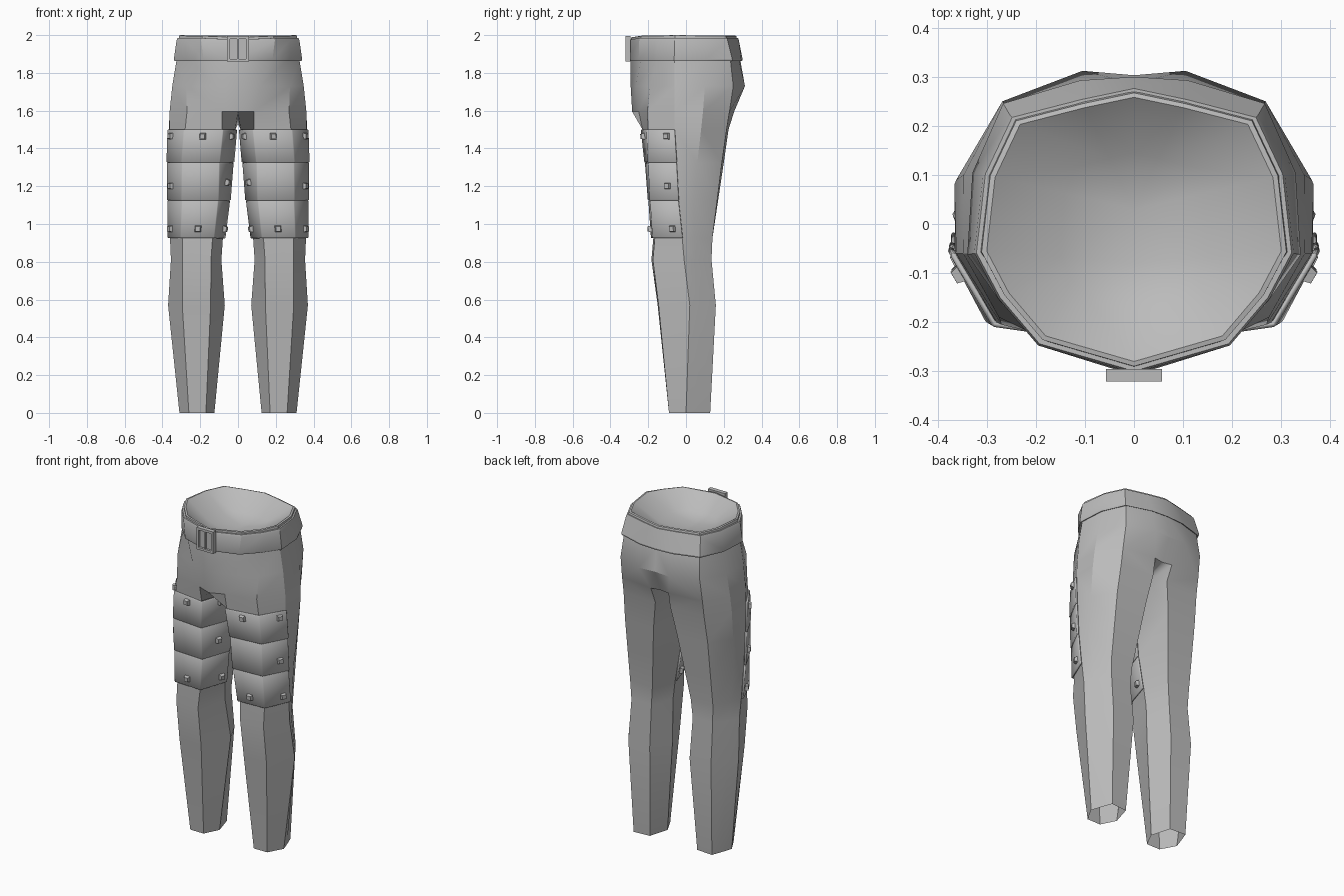
import bpy, bmesh, math
from mathutils import Vector

if "Cube" in bpy.data.objects:
    bpy.data.objects.remove(bpy.data.objects["Cube"])

grey = bpy.data.materials.new("grey cloth")
grey.diffuse_color = (0.5, 0.5, 0.5, 1)
grey.use_nodes = True
grey.node_tree.nodes["Principled BSDF"].inputs["Base Color"].default_value = grey.diffuse_color


def finish(bm, name, mirror=False, angle=30):
    bmesh.ops.remove_doubles(bm, verts=bm.verts, dist=0.0005)
    bmesh.ops.recalc_face_normals(bm, faces=bm.faces)
    me = bpy.data.meshes.new(name)
    bm.to_mesh(me)
    bm.free()
    me.materials.append(grey)
    ob = bpy.data.objects.new(name, me)
    bpy.context.collection.objects.link(ob)
    if mirror:
        m = ob.modifiers.new("Mirror", 'MIRROR')
        m.use_clip = True
        m.merge_threshold = 0.0005
    bpy.ops.object.select_all(action='DESELECT')
    ob.select_set(True)
    bpy.context.view_layer.objects.active = ob
    bpy.ops.object.shade_smooth_by_angle(angle=math.radians(angle))
    return ob


def quad(bm, pts):
    # face from points, dropping repeated corners
    keep = [p for i, p in enumerate(pts) if (p - pts[i - 1]).length > 1e-5]
    if len(keep) > 2:
        bm.faces.new([bm.verts.new(p) for p in keep])


def loft(bm, rings, closed):
    for a, b in zip(rings, rings[1:]):
        n = len(a)
        for i in range(n if closed else n - 1):
            j = (i + 1) % n
            quad(bm, [a[i], a[j], b[j], b[i]])


# Leg sections: height, then front-outer, front-inner, inner, back-inner,
# back-outer, side-back, side corners
LEG = [
    (0.00, (.26, -.09), (.17, -.09), (.125, .0), (.16, .12), (.265, .128), (.29, .06), (.31, .0)),
    (0.57, (.295, -.145), (.145, -.15), (.07, .03), (.135, .158), (.28, .158), (.335, .075), (.37, .02)),
    (0.81, (.295, -.175), (.143, -.183), (.088, .0), (.14, .135), (.275, .135), (.325, .05), (.355, -.01)),
    (0.925, (.295, -.165), (.135, -.173), (.08, -.01), (.13, .14), (.28, .14), (.335, .045), (.36, -.02)),
    (1.125, (.29, -.18), (.112, -.19), (.052, -.02), (.105, .17), (.28, .165), (.35, .04), (.364, -.04)),
    (1.325, (.29, -.19), (.105, -.208), (.033, -.02), (.08, .2), (.28, .19), (.362, .06), (.366, -.05)),
    (1.50, (.28, -.2), (.085, -.23), (.015, -.02), (.05, .225), (.272, .215), (.366, .08), (.364, -.06)),
]
# Hip half sections, front centre round the side to back centre
HIP = [
    (1.595, (0, -.285), (.085, -.25), (.27, -.205), (.362, -.06), (.362, .09), (.272, .23), (.06, .255), (0, .245)),
    (1.73, (0, -.293), (.12, -.265), (.275, -.19), (.348, -.06), (.347, .1), (.268, .25), (.105, .312), (0, .303)),
    (1.87, (0, -.295), (.175, -.24), (.262, -.15), (.325, -.06), (.315, .1), (.255, .235), (.105, .28), (0, .287)),
]
RIM = [(0, -.28), (.18, -.228), (.255, -.14), (.30, -.055), (.283, .095), (.232, .203), (.1, .237), (0, .258)]


def at(pts, z, s=1.0):
    return [Vector((x * s, y * s, z)) for x, y in pts]


# Trousers: one leg and half the hips, mirrored
bm = bmesh.new()
legs = []
for z, *p in LEG:
    fo, fi, i, bi, bo, sb, s = at(p, z)
    legs.append([fo, fi, i, i, i, bi, bo, sb, s])
f0, fi, fo, s, sb, bo, bi, b0 = at(HIP[0][1:], HIP[0][0])
crotch = Vector((0, 0, 1.53))
legs.append([fo, fi, f0, crotch, b0, bi, bo, sb, s])
loft(bm, legs, True)
hips = [at(p, z) for z, *p in HIP]
outer_rim = at(RIM, 1.995, 1.035)
top_rim = at(RIM, 1.998)
outer_rim[0].z = top_rim[0].z = 1.988
outer_rim[3].z = top_rim[3].z = 2.0
loft(bm, hips + [outer_rim, top_rim], False)
# sunken lining inside the waist
floor = [Vector((0, -.08, 1.88))] * 4 + [Vector((0, .03, 1.88))] * 4
mid = [a.lerp(b, 0.5) - Vector((0, 0, .03)) for a, b in zip(top_rim, floor)]
loft(bm, [top_rim, mid, floor], False)
finish(bm, "trousers", True)

# Belt: closed band around the waist
bm = bmesh.new()
lo = HIP[2][1:]
band = [at(lo, 1.872, 0.97), at(lo, 1.862, 1.035), at(lo, 1.872, 1.045),
        at(RIM, 1.972, 1.085), at(RIM, 1.984, 1.07), at(RIM, 1.984, 1.02)]
for r in band[3:]:
    r[0].z -= .008
loft(bm, band, False)
finish(bm, "belt", True)


def box(bm, c, size, taper=1.0, frame=None):
    # box along a local frame, its +z end scaled by taper
    res = bmesh.ops.create_cube(bm, size=1)
    for v in res["verts"]:
        k = taper if v.co.z > 0 else 1.0
        l = Vector((v.co.x * size[0] * k, v.co.y * size[1] * k, v.co.z * size[2]))
        v.co = Vector(c) + (frame[0] * l.x + frame[1] * l.y + frame[2] * l.z if frame else l)


# Buckle: square frame with a prong
bm = bmesh.new()
for sx in (-1, 1):
    box(bm, (sx * .05, -.308, 1.927), (.014, .026, .134))
    box(bm, (0, -.308, 1.927 + sx * .06), (.114, .026, .014))
box(bm, (0, -.312, 1.927), (.008, .014, .11))
box(bm, (0, -.302, 1.927), (.086, .012, .106))
finish(bm, "buckle")

# Thigh plates: three rows over outer, front and inner faces, with studs
STUDS = [[(0, .28, .2), (1, .5, .2), (2, .55, .2)],
         [(0, .35, .62), (2, .55, .52)],
         [(0, .3, .75), (1, .5, .75), (2, .75, .75)]]
studs = bmesh.new()
for row in range(3):
    ends = []
    for idx, grow in ((6 - row, .004), (5 - row, .008)):
        z, *p = LEG[idx]
        fo, fi, i, bi, bo, sb, s = at(p, z)
        mid = (fo + fi + i + s) / 4
        ends.append([q + (q - mid).normalized() * grow for q in (s, fo, fi, i)])
    top, bot = ends
    bm = bmesh.new()
    loft(bm, [top, bot], False)
    ob = finish(bm, "thigh_plate_row_%d" % (row + 1), angle=20)
    # make sure the strip faces away from the leg before thickening
    if ob.data.polygons[1].normal.y > 0:
        ob.data.flip_normals()
    sol = ob.modifiers.new("Thickness", 'SOLIDIFY')
    sol.thickness = .012
    sol.offset = 0.4
    bev = ob.modifiers.new("Edge", 'BEVEL')
    bev.width = .004
    bev.segments = 1
    mir = ob.modifiers.new("Mirror", 'MIRROR')
    mir.use_mirror_merge = False
    for f, u, v in STUDS[row]:
        a, b = top[f].lerp(top[f + 1], u), bot[f].lerp(bot[f + 1], u)
        side = (top[f + 1] - top[f]).normalized()
        up = (a - b).normalized()
        n = side.cross(up).normalized()
        ctr = sum(top + bot, Vector()) / 8
        if n.dot(a - ctr) < 0:
            n = -n
        box(studs, a.lerp(b, v) + n * .014, (.036, .036, .022), .7, (side, up, n))
ob = finish(studs, "plate_studs", True)
ob.modifiers["Mirror"].use_mirror_merge = False
